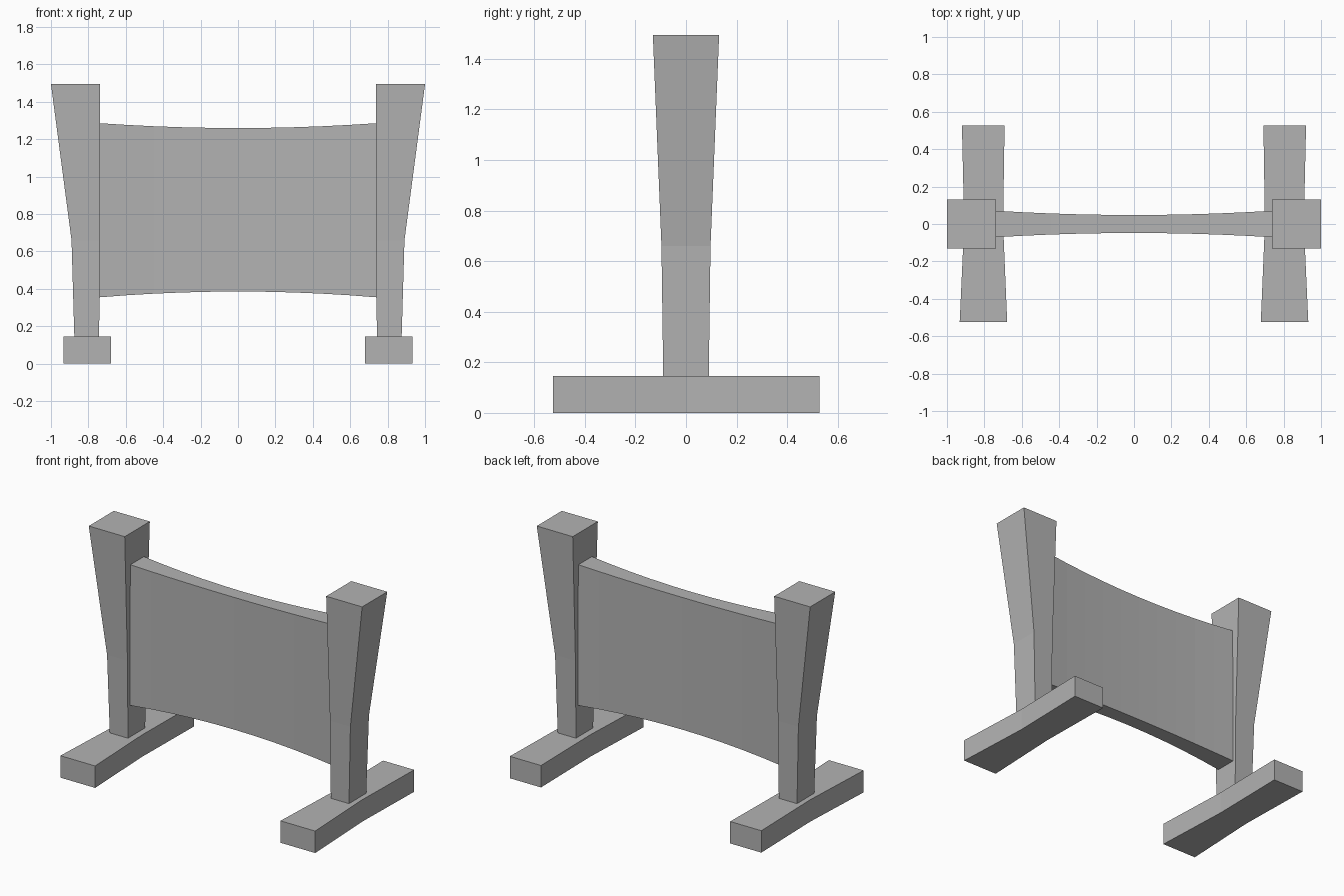
import bpy
import bmesh

cube = bpy.data.objects.get("Cube")
if cube:
    bpy.data.objects.remove(cube, do_unlink=True)

grey = bpy.data.materials.new("plain_grey")
grey.use_nodes = True
colour = (0.45, 0.45, 0.45, 1)
grey.diffuse_color = colour
grey.node_tree.nodes["Principled BSDF"].inputs["Base Color"].default_value = colour


def loft(name, sections):
    """Join a row of four-cornered sections into a capped solid."""
    bm = bmesh.new()
    rings = [[bm.verts.new(p) for p in s] for s in sections]
    for a, b in zip(rings, rings[1:]):
        for i in range(4):
            j = (i + 1) % 4
            bm.faces.new((a[i], a[j], b[j], b[i]))
    bm.faces.new(rings[0][::-1])
    bm.faces.new(rings[-1])
    bmesh.ops.recalc_face_normals(bm, faces=bm.faces)
    mesh = bpy.data.meshes.new(name)
    bm.to_mesh(mesh)
    bm.free()
    mesh.materials.append(grey)
    ob = bpy.data.objects.new(name, mesh)
    bpy.context.collection.objects.link(ob)
    return ob


def post_section(side, z, inner, outer, depth):
    return [(side * x, y, z) for x, y in
            ((inner, -depth), (outer, -depth), (outer, depth), (inner, depth))]


def foot_section(side, y, inner, outer):
    return [(side * x, y, z) for x, z in
            ((inner, 0), (outer, 0), (outer, 0.145), (inner, 0.145))]


for label, side in (("left", 1), ("right", -1)):
    # Upright that flares outward towards its flat top
    loft(label + "_post", [post_section(side, *s) for s in (
        (0.145, 0.742, 0.875, 0.09),
        (0.66, 0.741, 0.89, 0.097),
        (1.495, 0.737, 1.0, 0.131))])
    # Floor runner, slightly waisted under the post
    loft(label + "_foot", [foot_section(side, *s) for s in (
        (-0.525, 0.678, 0.932),
        (0, 0.70, 0.908),
        (0.527, 0.692, 0.92))])

# Panel between the posts, thinner and shorter in the middle
steps = 10
panel = []
for i in range(steps + 1):
    t = 2 * i / steps - 1
    x, bow = 0.742 * t, t * t
    depth = 0.048 + 0.023 * bow
    low, high = 0.386 - 0.031 * bow, 1.26 + 0.026 * bow
    panel.append([(x, -depth, low), (x, depth, low), (x, depth, high), (x, -depth, high)])
loft("panel", panel)
